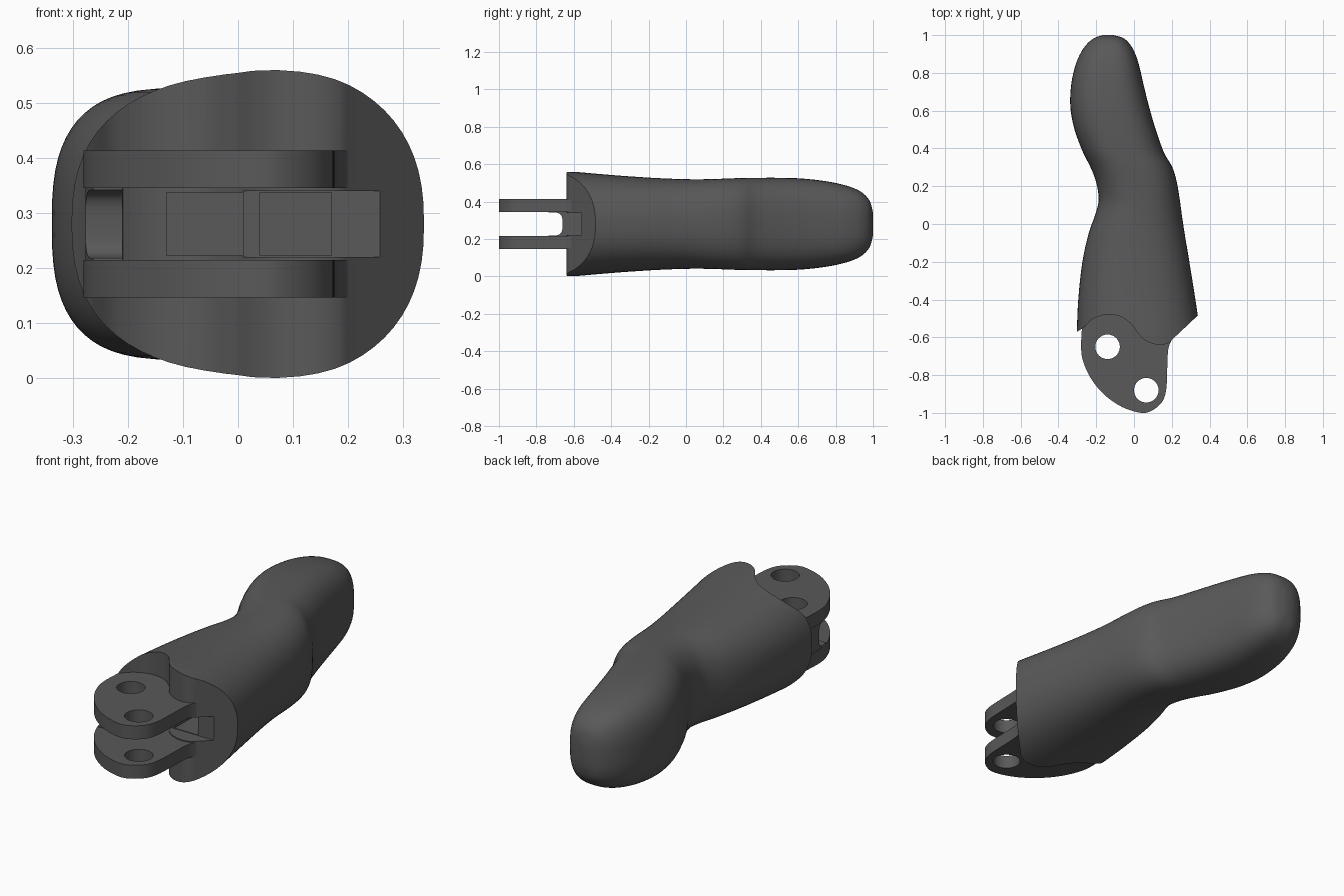
import bpy, bmesh, math

if "Cube" in bpy.data.objects:
    bpy.data.objects.remove(bpy.data.objects["Cube"])

MID = 0.28  # height of the symmetry plane
DARK = bpy.data.materials.new("dark_grey")
DARK.diffuse_color = (0.1, 0.1, 0.1, 1)
DARK.use_nodes = True
DARK.node_tree.nodes["Principled BSDF"].inputs["Base Color"].default_value = DARK.diffuse_color


def catmull(pts, n):
    """Smooth a list of equal-length tuples with a Catmull-Rom spline."""
    out = []
    for i in range(len(pts) - 1):
        a, b, c, d = (pts[max(0, min(len(pts) - 1, i + k))] for k in (-1, 0, 1, 2))
        for s in range(n):
            t = s / n
            out.append(tuple(0.5 * (2*q + (r-p)*t + (2*p-5*q+4*r-u)*t*t + (3*q-p-3*r+u)*t**3)
                             for p, q, r, u in zip(a, b, c, d)))
    return out + [pts[-1]]


def finish(name, bm):
    bmesh.ops.recalc_face_normals(bm, faces=bm.faces[:])
    me = bpy.data.meshes.new(name)
    bm.to_mesh(me)
    bm.free()
    me.materials.append(DARK)
    ob = bpy.data.objects.new(name, me)
    bpy.context.collection.objects.link(ob)
    return ob


def prism(name, outline, z0, z1):
    bm = bmesh.new()
    face = bm.faces.new([bm.verts.new((x, y, z0)) for x, y in outline])
    ext = bmesh.ops.extrude_face_region(bm, geom=[face])
    top = [v for v in ext["geom"] if isinstance(v, bmesh.types.BMVert)]
    bmesh.ops.translate(bm, verts=top, vec=(0, 0, z1 - z0))
    return finish(name, bm)


def circle(cx, cy, r, n=40):
    return [(cx + r*math.cos(2*math.pi*i/n), cy + r*math.sin(2*math.pi*i/n)) for i in range(n)]


def rect(x0, x1, y0, y1):
    return [(x0, y0), (x1, y0), (x1, y1), (x0, y1)]


def cut(ob, cutter):
    mod = ob.modifiers.new("cut", "BOOLEAN")
    mod.operation, mod.solver, mod.object = "DIFFERENCE", "EXACT", cutter
    cutter.hide_render = True
    bpy.context.view_layer.objects.active = ob
    bpy.context.view_layer.update()
    bpy.ops.object.modifier_apply(modifier=mod.name)
    bpy.data.objects.remove(cutter)


def smooth(ob, angle):
    bpy.ops.object.select_all(action="DESELECT")
    ob.select_set(True)
    bpy.context.view_layer.objects.active = ob
    bpy.ops.object.shade_smooth_by_angle(angle=math.radians(angle))


# Finger body: superellipse sections (y, left x, right x, half height)
rows = [(-0.75, -0.305, 0.37, 0.285), (-0.6, -0.303, 0.354, 0.279), (-0.4, -0.295, 0.325, 0.262),
        (-0.2, -0.273, 0.293, 0.248), (-0.05, -0.24, 0.268, 0.241), (0.05, -0.205, 0.253, 0.239),
        (0.13, -0.187, 0.242, 0.24), (0.22, -0.2, 0.227, 0.243), (0.3, -0.23, 0.203, 0.246),
        (0.38, -0.27, 0.158, 0.247), (0.5, -0.315, 0.115, 0.247), (0.62, -0.337, 0.08, 0.243),
        (0.74, -0.332, 0.05, 0.23), (0.84, -0.31, 0.027, 0.21), (0.91, -0.28, 0.003, 0.186),
        (0.955, -0.247, -0.024, 0.157), (0.985, -0.21, -0.058, 0.118), (1.0, -0.165, -0.11, 0.06)]
N = 64
bm = bmesh.new()
rings = []
for y, xl, xr, h in catmull(rows, 4):
    p = 2 / (2.4 + 0.35 * max(0, min(1, (y - 0.1) / 0.4)))
    ring = []
    for i in range(N):
        a = 2 * math.pi * i / N
        c, s = math.cos(a), math.sin(a)
        ring.append(bm.verts.new(((xl+xr)/2 + (xr-xl)/2 * math.copysign(abs(c)**p, c), y,
                                  MID + h * math.copysign(abs(s)**p, s))))
    rings.append(ring)
for r0, r1 in zip(rings, rings[1:]):
    for i in range(N):
        bm.faces.new((r0[i], r0[(i+1) % N], r1[(i+1) % N], r1[i]))
bm.faces.new(rings[0])
bm.faces.new(rings[-1])
body = finish("finger_body", bm)

# Wavy joint face at the front
wave = catmull([(-0.31, -0.575), (-0.27, -0.55), (-0.22, -0.505), (-0.15, -0.48), (-0.07, -0.49),
                (-0.01, -0.535), (0.03, -0.59), (0.07, -0.622), (0.13, -0.64), (0.18, -0.63),
                (0.22, -0.595), (0.342, -0.48)], 6)
cut(body, prism("joint_cutter", [(-0.6, -0.9), (0.6, -0.9), (0.6, -0.22)] + wave[::-1] + [(-0.6, -0.575)],
                -0.2, 0.8))

# Cord slot and the two pockets behind it
cut(body, prism("slot_cutter", rect(-0.02, 0.27, -0.8, -0.56), 0.22, 0.34))
for x0, x1 in ((-0.13, 0.01), (0.04, 0.17)):
    cut(body, prism("pocket_cutter", rect(x0, x1, -0.7, -0.35), 0.223, 0.337))
smooth(body, 35)

# Pair of hinge lugs with pin holes
lug = catmull([(-0.275, -0.54), (-0.28, -0.66), (-0.265, -0.74), (-0.22, -0.83), (-0.15, -0.91),
               (-0.06, -0.97), (0.04, -1.0), (0.1, -0.985), (0.15, -0.94), (0.17, -0.88),
               (0.175, -0.8), (0.178, -0.7), (0.186, -0.645), (0.21, -0.595)], 5)
lug += [(0.2, -0.5), (0.0, -0.44), (-0.25, -0.44)]
for name, z0, z1 in (("lower_hinge_lug", 0.147, 0.215), ("upper_hinge_lug", 0.345, 0.413)):
    ob = prism(name, lug, z0, z1)
    for cx, cy in ((-0.14, -0.65), (0.065, -0.88)):
        cut(ob, prism("pin_cutter", circle(cx, cy, 0.065), 0, 0.6))
    smooth(ob, 35)

# Stop wall joining the lugs on the left, with a rounded notch for the mating part
wall = prism("hinge_stop_wall", [(-0.27, -0.45), (-0.277, -0.66), (-0.263, -0.735), (-0.21, -0.735),
                                 (-0.207, -0.45)], 0.21, 0.35)
notch = [(-MID + 0.062 * math.copysign(abs(math.cos(a))**0.6, math.cos(a)), -0.72 + 0.06 * math.sin(a)**0.6)
         for a in (math.pi * i / 20 for i in range(1, 20))]
notch = prism("notch_cutter", [(-MID + 0.062, -0.8)] + notch + [(-MID - 0.062, -0.8)], -0.4, 0.0)
notch.rotation_euler.y = math.pi / 2
cut(wall, notch)
smooth(wall, 35)
